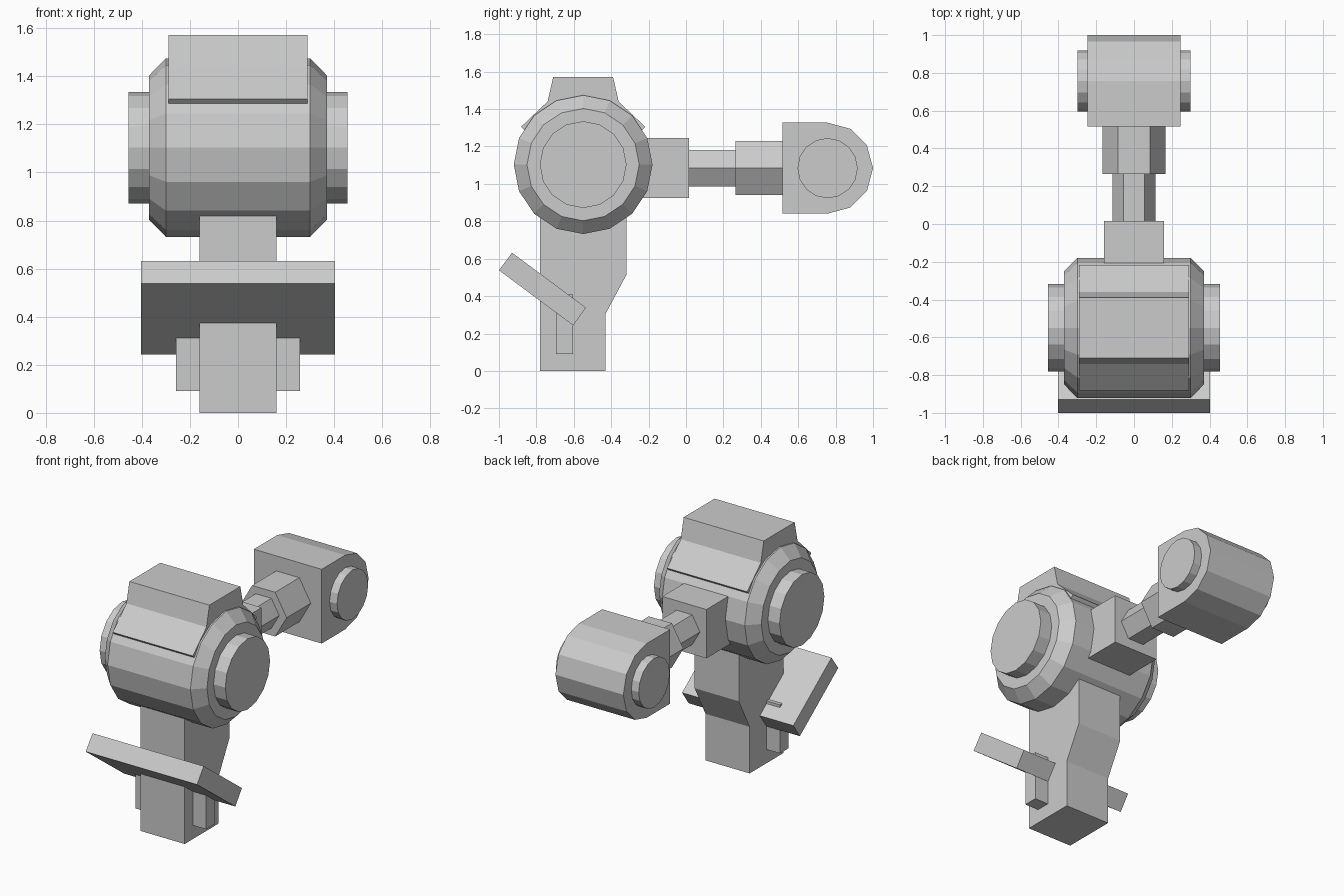
import bpy, bmesh, math

if "Cube" in bpy.data.objects:
    bpy.data.objects.remove(bpy.data.objects["Cube"])

grey = bpy.data.materials.new("light grey")
grey.diffuse_color = (0.6, 0.6, 0.6, 1)
grey.use_nodes = True
grey.node_tree.nodes["Principled BSDF"].inputs["Base Color"].default_value = grey.diffuse_color


def loft(name, sections):
    """Closed solid through matching rings of points."""
    bm = bmesh.new()
    rings = [[bm.verts.new(p) for p in s] for s in sections]
    n = len(rings[0])
    for a, b in zip(rings, rings[1:]):
        for i in range(n):
            j = (i + 1) % n
            bm.faces.new((a[i], a[j], b[j], b[i]))
    bm.faces.new(rings[0])
    bm.faces.new(rings[-1])
    bmesh.ops.recalc_face_normals(bm, faces=bm.faces[:])
    mesh = bpy.data.meshes.new(name)
    bm.to_mesh(mesh)
    bm.free()
    mesh.materials.append(grey)
    obj = bpy.data.objects.new(name, mesh)
    bpy.context.collection.objects.link(obj)
    return obj


def prism(name, profile, half):
    """Side profile (y, z) extruded across x."""
    return loft(name, [[(x, y, z) for y, z in profile] for x in (-half, half)])


def box(name, half, y0, y1, z0, z1):
    return prism(name, [(y0, z0), (y1, z0), (y1, z1), (y0, z1)], half)


def circle(cy, cz, r, n):
    return [(cy + r * math.cos(2 * math.pi * i / n),
             cz + r * math.sin(2 * math.pi * i / n)) for i in range(n)]


def turned(name, cy, cz, steps, n=16):
    """Round body along x from (x, radius) steps."""
    return loft(name, [[(x, y, z) for y, z in circle(cy, cz, r, n)] for x, r in steps])


def hex_rod(name, r, y0, y1, cz):
    return loft(name, [[(x, y, z) for x, z in circle(0, cz, r, 6)] for y in (y0, y1)])


# Main drum with bevelled rims, and its side hubs
CY, CZ = -0.55, 1.103
turned("main_drum", CY, CZ, [(-0.37, 0.30), (-0.30, 0.371), (0.30, 0.371), (0.37, 0.30)])
turned("drum_hubs", CY, CZ, [(-0.455, 0.232), (0.455, 0.232)])

# Hood on top of the drum, mirrored front to back
half_hood = [(0.16, 1.572), (0.19, 1.44), (0.332, 1.305), (0.308, 1.28), (0.16, 1.25)]
prism("top_hood", [(CY + y, z) for y, z in half_hood]
      + [(CY - y, z) for y, z in reversed(half_hood)], 0.29)

# Leg with a stepped back
prism("leg", [(-0.78, 0), (-0.43, 0), (-0.43, 0.305), (-0.318, 0.515),
              (-0.318, 0.92), (-0.78, 0.92)], 0.16)

# Slanted plate and the cross block under it
prism("slanted_plate", [(-1.0, 0.538), (-0.93, 0.632), (-0.535, 0.338), (-0.603, 0.243)], 0.403)
box("cross_block", 0.257, -0.696, -0.605, 0.09, 0.408)

# Arm: socket and two hexagonal rods
AZ = 1.084
box("arm_socket", 0.16, -0.45, 0.017, AZ - 0.16, AZ + 0.16)
hex_rod("thin_rod", 0.113, -0.02, 0.30, AZ)
hex_rod("thick_rod", 0.167, 0.265, 0.53, AZ)

# End head: flat towards the arm, half of a 12-sided drum outside
HY, R = 0.757, 0.243
arc = [(HY + R * math.cos(math.radians(a)), AZ + R * math.sin(math.radians(a)))
       for a in range(-90, 91, 30)]
prism("end_head", arc + [(0.515, AZ + R), (0.515, AZ - R)], 0.246)
turned("head_hubs", HY, AZ, [(-0.30, 0.161), (0.30, 0.161)])
